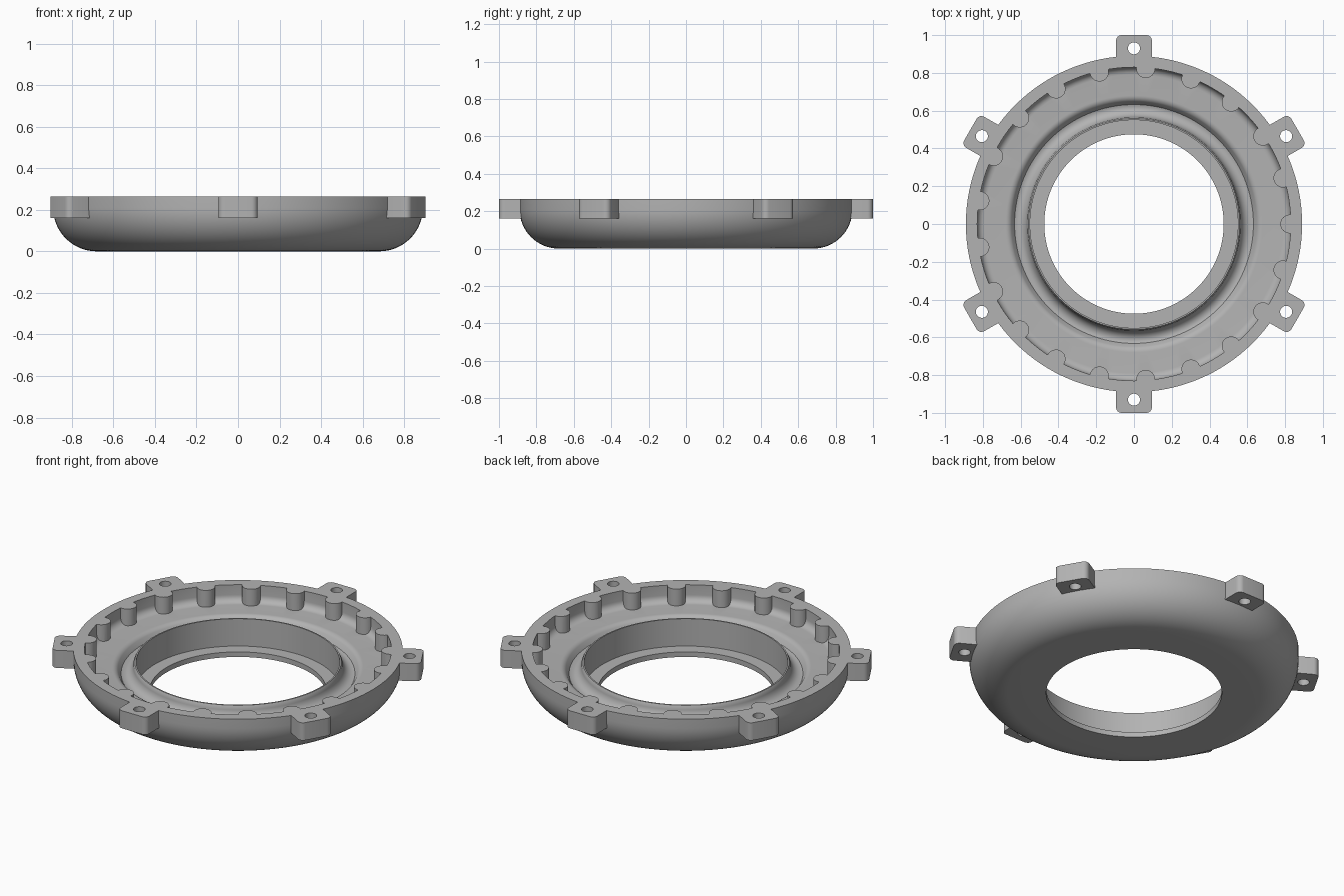
import bpy, bmesh
from math import sin, cos, pi, radians
from mathutils import Matrix, Vector

cube = bpy.data.objects.get("Cube")
if cube:
    bpy.data.objects.remove(cube, do_unlink=True)

TOP, TAB_BOTTOM, FLOOR = 0.265, 0.16, 0.165

grey = bpy.data.materials.new("plain grey")
grey.use_nodes = True
colour = (0.45, 0.45, 0.45, 1)
grey.diffuse_color = colour
grey.node_tree.nodes["Principled BSDF"].inputs["Base Color"].default_value = colour


def arc(cx, cy, rx, ry, start, end, steps):
    """Points along an elliptical arc, angles in degrees."""
    angles = [radians(start + (end - start) * i / steps) for i in range(steps + 1)]
    return [(cx + rx * cos(a), cy + ry * sin(a)) for a in angles]


def finish(bm, name):
    bmesh.ops.recalc_face_normals(bm, faces=bm.faces)
    mesh = bpy.data.meshes.new(name)
    bm.to_mesh(mesh)
    bm.free()
    mesh.materials.append(grey)
    obj = bpy.data.objects.new(name, mesh)
    bpy.context.collection.objects.link(obj)
    return obj


def lathe(name, profile, segments):
    bm = bmesh.new()
    verts = [bm.verts.new((r, 0, z)) for r, z in profile]
    edges = [bm.edges.new((v, verts[i - 1])) for i, v in enumerate(verts)]
    bmesh.ops.spin(bm, geom=verts + edges, cent=(0, 0, 0), axis=(0, 0, 1),
                   angle=2 * pi, steps=segments, use_merge=True)
    bmesh.ops.remove_doubles(bm, verts=bm.verts, dist=0.0001)
    return finish(bm, name)


def prisms(name, outline, bottom, top, count, offset):
    """Upright prisms repeated around the ring; the outline's x points outward."""
    bm = bmesh.new()
    for i in range(count):
        turn = Matrix.Rotation(radians(offset) + 2 * pi * i / count, 3, "Z")
        low = [bm.verts.new(turn @ Vector((x, y, bottom))) for x, y in outline]
        high = [bm.verts.new(turn @ Vector((x, y, top))) for x, y in outline]
        bm.faces.new(low)
        bm.faces.new(high)
        for j in range(len(low)):
            bm.faces.new((low[j - 1], low[j], high[j], high[j - 1]))
    return finish(bm, name)


def combine(target, tool, operation):
    mod = target.modifiers.new(operation.lower(), "BOOLEAN")
    mod.operation, mod.object, mod.solver = operation, tool, "EXACT"
    bpy.context.view_layer.objects.active = target
    bpy.ops.object.modifier_apply(modifier=mod.name)
    bpy.data.objects.remove(tool, do_unlink=True)


# Ring section: bottom lip, collar, groove, raised floor, rim, rounded outside
profile = [(0.475, 0), (0.475, 0.03), (0.55, 0.03), (0.55, 0.193), (0.558, 0.193)]
profile += arc(0.615, 0.18, 0.05, 0.06, 180, 290, 10)
profile += arc(0.68, 0.125, 0.04, 0.04, 140, 90, 5)
profile += arc(0.79, FLOOR + 0.04, 0.04, 0.04, 270, 360, 6)
profile += [(0.83, TOP), (0.89, TOP)]
profile += arc(0.68, 0.21, 0.21, 0.21, 0, -90, 16)
ring = lathe("ring_body", profile, 128)

# Round teeth inside the rim
teeth = prisms("rim_teeth", arc(0.825, 0, 0.05, 0.05, 0, 345, 23),
               FLOOR - 0.02, TOP, 21, 0)
combine(ring, teeth, "UNION")

# Six mounting tabs with rounded corners and through holes
W, R = 0.095, 0.03
tab = [(0.86, -W)] + arc(1 - R, R - W, R, R, -90, 0, 6)
tab += arc(1 - R, W - R, R, R, 0, 90, 6) + [(0.86, W)]
combine(ring, prisms("mounting_tabs", tab, TAB_BOTTOM, TOP, 6, 30), "UNION")
hole = arc(0.93, 0, 0.032, 0.032, 0, 345, 23)
combine(ring, prisms("tab_holes", hole, TAB_BOTTOM - 0.05, TOP + 0.05, 6, 30), "DIFFERENCE")

# Smooth curves, crisp corners
bpy.ops.object.select_all(action="DESELECT")
ring.select_set(True)
bpy.context.view_layer.objects.active = ring
bpy.ops.object.shade_smooth_by_angle(angle=radians(30))
